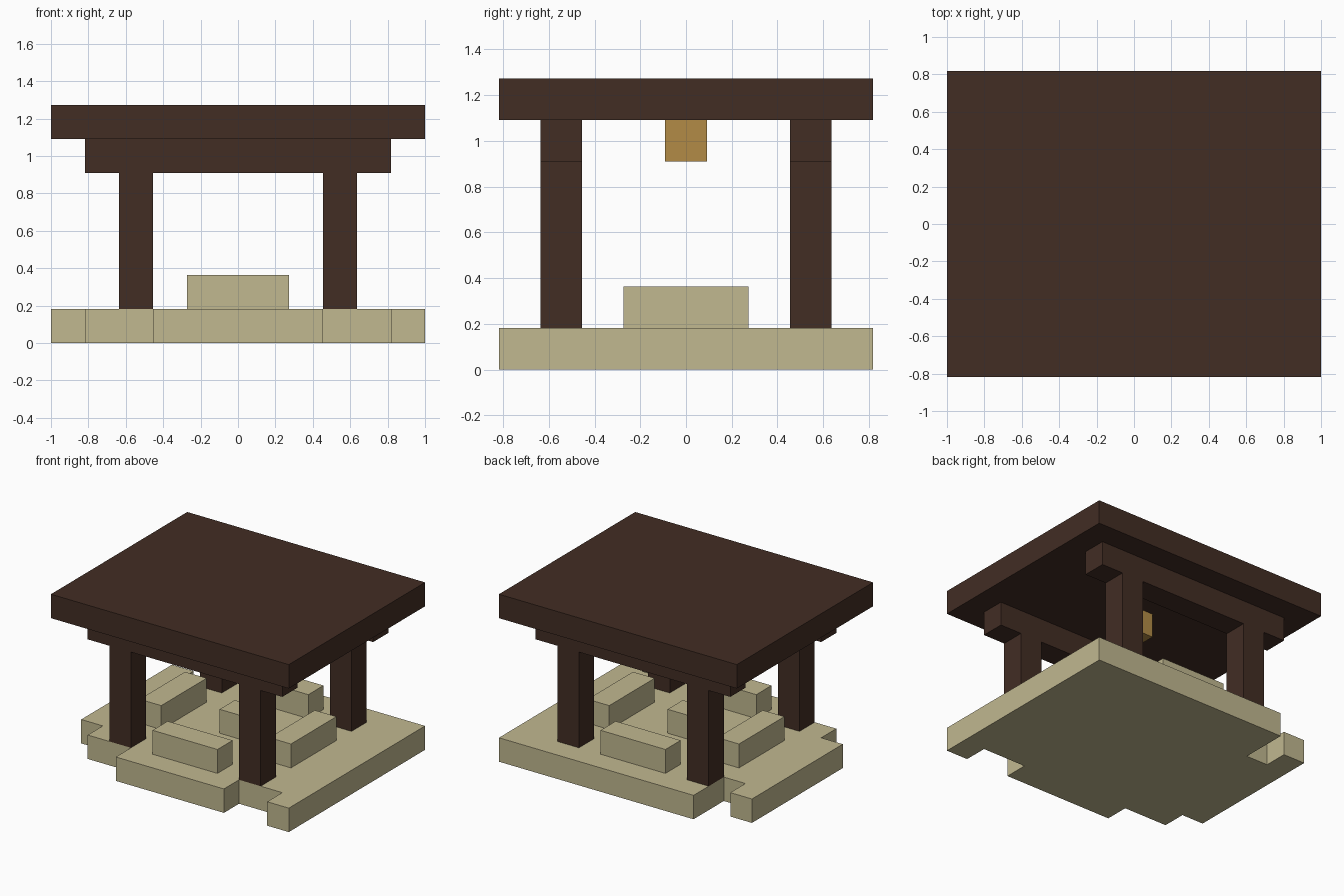
import bpy, bmesh
from mathutils import Vector

if "Cube" in bpy.data.objects:
    bpy.data.objects.remove(bpy.data.objects["Cube"], do_unlink=True)

# The whole model sits on an 11 x 9 x 7 block grid
U = 2 / 11
CENTRE = Vector((11 / 2, 9 / 2, 0))


def material(name, colour):
    mat = bpy.data.materials.new(name)
    mat.use_nodes = True
    mat.diffuse_color = (*colour, 1)
    mat.node_tree.nodes["Principled BSDF"].inputs["Base Color"].default_value = (*colour, 1)
    return mat


def prism(name, outline, z0, z1, mat):
    """Extrude a counter-clockwise outline in grid units from z0 to z1."""
    bm = bmesh.new()
    face = bm.faces.new([bm.verts.new((Vector((x, y, z0)) - CENTRE) * U) for x, y in outline])
    top = bmesh.ops.extrude_face_region(bm, geom=[face])["geom"]
    bmesh.ops.translate(bm, vec=(0, 0, (z1 - z0) * U),
                        verts=[v for v in top if isinstance(v, bmesh.types.BMVert)])
    bmesh.ops.recalc_face_normals(bm, faces=bm.faces)
    mesh = bpy.data.meshes.new(name)
    bm.to_mesh(mesh)
    bm.free()
    mesh.materials.append(mat)
    obj = bpy.data.objects.new(name, mesh)
    bpy.context.collection.objects.link(obj)
    return obj


def block(name, x0, x1, y0, y1, z0, z1, mat):
    return prism(name, [(x0, y0), (x1, y0), (x1, y1), (x0, y1)], z0, z1, mat)


stone = material("pale_stone", (0.533, 0.479, 0.279))
wood = material("dark_wood", (0.0545, 0.0262, 0.0176))
amber = material("amber_lantern", (0.445, 0.258, 0.061))

# Stone floor with broken edges
floor_outline = [
    (3, 0), (8, 0), (8, 1), (10, 1), (10, 0), (11, 0), (11, 9), (2, 9), (2, 7),
    (1, 7), (1, 8), (0, 8), (0, 2), (1, 2), (1, 1), (3, 1),
]
prism("stone_floor", floor_outline, 0, 1, stone)

# Benches around a central table
for side, y in (("front", 1), ("back", 7)):
    block(side + "_bench", 4, 7, y, y + 1, 1, 2, stone)
for side, x in (("right", 2), ("left", 8)):
    block(side + "_bench", x, x + 1, 3, 6, 1, 2, stone)
block("table", 5, 6, 4, 5, 1, 2, stone)

# Posts carrying the two long beams
for depth, y in (("front", 1), ("back", 7)):
    for side, x in (("right", 2), ("left", 8)):
        block(f"{depth}_{side}_post", x, x + 1, y, y + 1, 1, 5, wood)
    block(depth + "_beam", 1, 10, y, y + 1, 5, 6, wood)

# Flat roof and the lantern below it
block("roof", 0, 11, 0, 9, 6, 7, wood)
block("lantern", 5, 6, 4, 5, 5, 6, amber)
